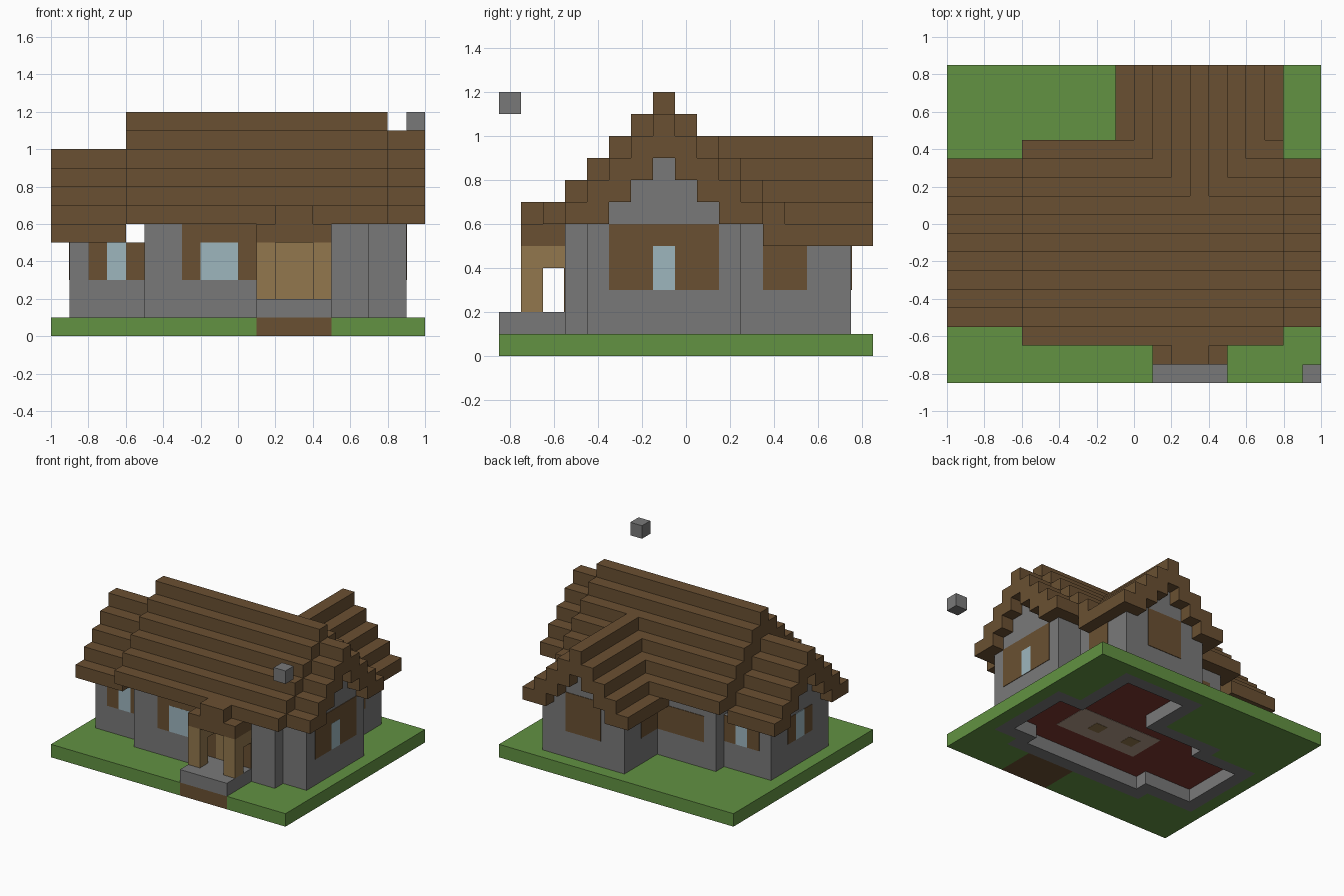
import bpy, bmesh
from mathutils import Matrix, Vector

cube = bpy.data.objects.get("Cube")
if cube:
    bpy.data.objects.remove(cube)

S = 0.1                              # block size
ORIGIN = Vector((-1, -0.85, 0))      # corner of the block grid


def material(name, r, g, b):
    lin = [((c / 255 + 0.055) / 1.055) ** 2.4 for c in (r, g, b)] + [1]
    m = bpy.data.materials.new(name)
    m.use_nodes = True
    m.diffuse_color = lin
    for node in m.node_tree.nodes:
        if node.type == 'BSDF_PRINCIPLED':
            node.inputs["Base Color"].default_value = lin
            node.inputs["Roughness"].default_value = 0.9
    return m


GRASS = material("grass_green", 98, 146, 66)
WOOD = material("dark_wood", 106, 80, 50)
STONE = material("stone_grey", 121, 121, 121)
OAK = material("light_oak", 146, 119, 77)
GLASS = material("pale_glass", 157, 182, 190)
RED = material("red_floor", 125, 56, 48)
RUG = material("beige_rug", 182, 158, 140)


def finish(name, bm, mat):
    mesh = bpy.data.meshes.new(name)
    bm.to_mesh(mesh)
    bm.free()
    mesh.materials.append(mat)
    bpy.context.collection.objects.link(bpy.data.objects.new(name, mesh))


def block(xs, ys, zs):
    """All grid cells in three inclusive index ranges."""
    return {(i, j, k) for i in range(xs[0], xs[1] + 1)
            for j in range(ys[0], ys[1] + 1) for k in range(zs[0], zs[1] + 1)}


def blocks(name, cells, mat):
    """Outer skin of a set of grid cells, with flat areas merged."""
    bm = bmesh.new()
    verts = {}

    def vert(p):
        if p not in verts:
            verts[p] = bm.verts.new(ORIGIN + Vector(p) * S)
        return verts[p]

    for cell in sorted(cells):
        for axis in range(3):
            u, v = (axis + 1) % 3, (axis + 2) % 3
            for side in (0, 1):
                near = list(cell)
                near[axis] += 2 * side - 1
                if tuple(near) in cells:
                    continue
                quad = []
                for du, dv in ((0, 0), (1, 0), (1, 1), (0, 1)):
                    p = list(cell)
                    p[axis] += side
                    p[u] += du
                    p[v] += dv
                    quad.append(vert(tuple(p)))
                bm.faces.new(quad if side else quad[::-1])
    bmesh.ops.dissolve_limit(bm, angle_limit=0.01, verts=bm.verts[:], edges=bm.edges[:])
    finish(name, bm, mat)


def plate(name, axis, pos, u, v, mat, thick=0.004):
    """Thin panel centred on a plane; u and v are its extents on the other two axes."""
    spans = [u, v]
    spans.insert(axis, (pos - thick, pos + thick))
    bm = bmesh.new()
    size = [b - a for a, b in spans]
    mid = [(a + b) / 2 for a, b in spans]
    bmesh.ops.create_cube(bm, size=1, matrix=Matrix.Translation(mid) @ Matrix.Diagonal(size + [1]))
    finish(name, bm, mat)


def gable_profile(centre, top, layers):
    """Stepped roof section: (offset cell, height cell, step)."""
    return [(centre + d, top - h, h) for h in range(layers)
            for d in range(-h, h + 1) if abs(d) >= h - 1]


def roof(xs, top, layers):
    return {(i, j, k) for j, k, _ in gable_profile(7, top, layers)
            for i in range(xs[0], xs[1] + 1)}


def gable_wall(base):
    """Three shrinking rows (offset, height) that close a roof end."""
    return [(d, base + n) for n in range(3) for d in range(n - 2, 3 - n)]


# House footprint: left-hand room, main room, right-hand room, rear wing
footprint = {(i, j) for i, j, _ in block((1, 4), (4, 10), (0, 0)) | block((5, 16), (3, 11), (0, 0))
             | block((17, 18), (4, 10), (0, 0)) | block((10, 16), (12, 15), (0, 0))}
ring = {(i, j) for i, j in footprint
        if any((i + a, j + b) not in footprint for a in (-1, 0, 1) for b in (-1, 0, 1))}

# Ground
path = block((11, 14), (0, 2), (0, 0))
lawn = {c for c in block((0, 19), (0, 16), (0, 0)) if c[:2] not in footprint} - path
blocks("lawn", lawn, GRASS)
blocks("dirt_path", path, WOOD)
blocks("front_step", block((11, 14), (0, 2), (1, 1)), STONE)

# Walls and gable ends
walls = {(i, j, k) for i, j in ring for k in range(5 if i < 5 or j > 11 else 6)}
walls |= {(1, 7 + d, k) for d, k in gable_wall(5)}
walls |= {(18, 7 + d, k) for d, k in gable_wall(6)}
walls |= {(13 + d, 15, k) for d, k in gable_wall(5)}
blocks("walls", walls, STONE)

# Floor and rug, seen from underneath
blocks("floor", {(i, j, 1) for i, j in footprint - ring}, RED)
plate("rug", 2, 0.1, (-0.2, 0.5), (-0.25, 0.05), RUG, 0.002)
for n, x in enumerate((-0.1, 0.2)):
    plate(f"rug_spot_{n}", 2, 0.1, (x, x + 0.1), (-0.15, -0.05), OAK, 0.004)

# Roofs
blocks("main_roof", roof((4, 17), 11, 6), WOOD)
blocks("lower_side_roof", roof((0, 3), 9, 5), WOOD)
blocks("upper_side_roof", roof((18, 19), 10, 5), WOOD)
blocks("rear_roof", {(i, j, k) for i, k, h in gable_profile(13, 9, 5)
                     for j in range(min(9 + h, 12), 17)}, WOOD)

# Porch
blocks("porch_roof", block((12, 13), (1, 1), (6, 6)) | block((11, 14), (1, 2), (5, 5)), WOOD)
for n, i in enumerate((11, 14)):
    blocks(f"porch_post_{n}", block((i, i), (1, 1), (2, 4)) | block((i, i), (2, 2), (4, 4)), OAK)
plate("door_frame", 1, -0.55, (0.1, 0.5), (0.2, 0.5), WOOD)
plate("door", 1, -0.55, (0.2, 0.4), (0.2, 0.5), OAK, 0.0045)

# Windows: name, axis, wall position, frame span, frame top, glass span
windows = [
    ("front_main", 1, -0.55, (-0.3, 0.1), 0.6, (-0.2, 0)),
    ("front_side", 1, -0.45, (-0.8, -0.5), 0.5, (-0.7, -0.6)),
    ("back_side", 1, 0.25, (-0.8, -0.5), 0.5, (-0.7, -0.6)),
    ("back_main", 1, 0.35, (-0.4, 0), 0.5, None),
    ("rear_gable", 1, 0.75, (0.2, 0.5), 0.6, None),
    ("rear_wing_left", 0, 0.7, (0.35, 0.55), 0.5, None),
    ("rear_wing_right", 0, 0, (0.35, 0.55), 0.5, None),
    ("left_gable", 0, 0.9, (-0.35, 0.15), 0.6, (-0.15, -0.05)),
    ("right_gable", 0, -0.9, (-0.25, 0.05), 0.5, (-0.15, -0.05)),
]
for name, axis, pos, span, top, glass in windows:
    plate(name + "_shutters", axis, pos, span, (0.3, top), WOOD)
    if glass:
        plate(name + "_glass", axis, pos, glass, (0.3, 0.5), GLASS, 0.0045)

# Floating stone block
blocks("floating_block", block((19, 19), (0, 0), (11, 11)), STONE)
